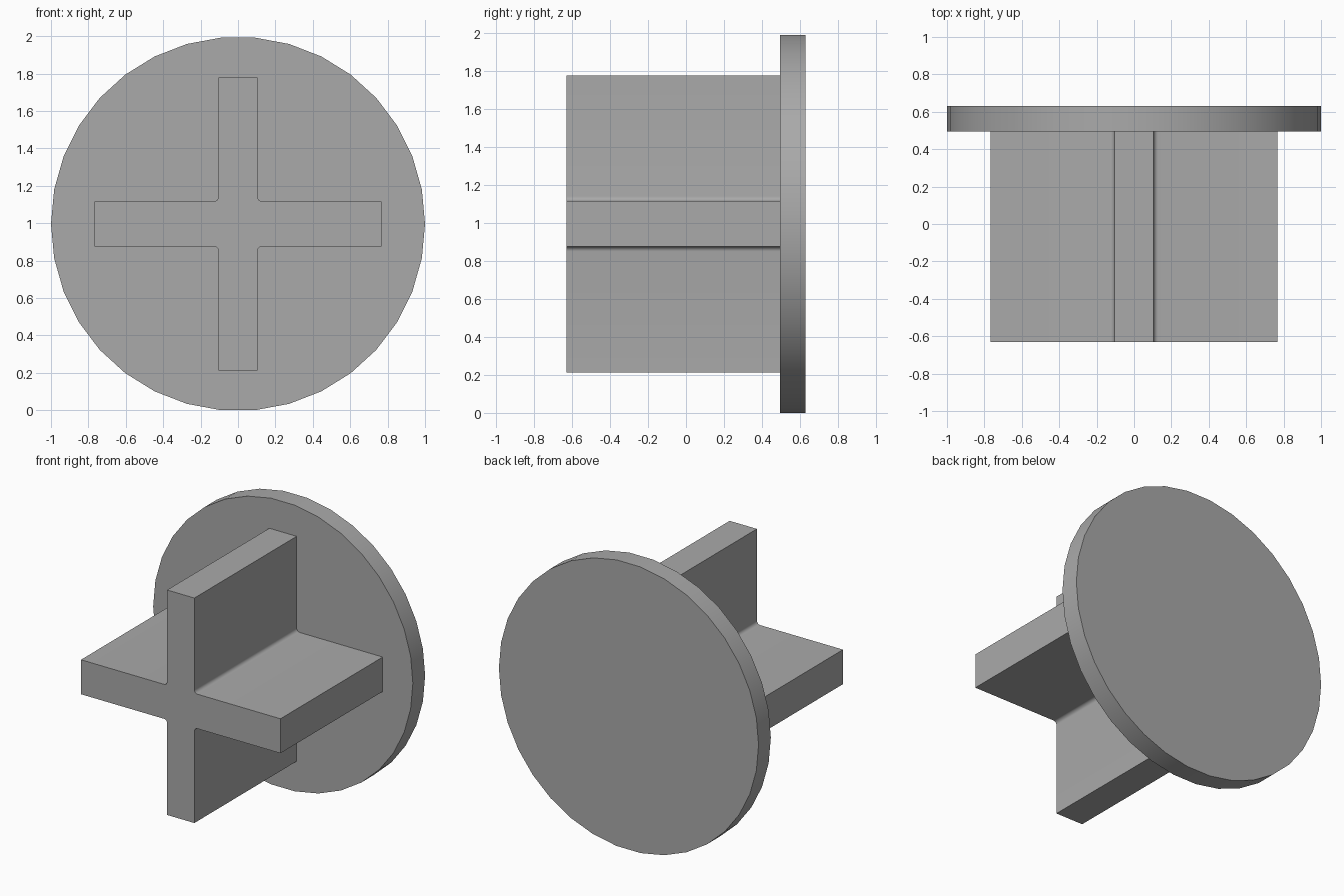
import bpy, bmesh, math

if "Cube" in bpy.data.objects:
    bpy.data.objects.remove(bpy.data.objects["Cube"])

CZ = 0.996                  # height of the shared axis
Y_FRONT, Y_JOIN, Y_BACK = -0.63, 0.495, 0.63

grey = bpy.data.materials.new("plain_grey")
grey.diffuse_color = (0.4, 0.4, 0.4, 1)
grey.use_nodes = True
grey.node_tree.nodes["Principled BSDF"].inputs["Base Color"].default_value = grey.diffuse_color


def extrude_profile(name, points, y0, y1):
    """Prism along y from a counter-clockwise (x, z) outline."""
    bm = bmesh.new()
    face = bm.faces.new([bm.verts.new((x, y0, z + CZ)) for x, z in points])
    ext = bmesh.ops.extrude_face_region(bm, geom=[face], use_keep_orig=True)
    moved = [v for v in ext["geom"] if isinstance(v, bmesh.types.BMVert)]
    bmesh.ops.translate(bm, verts=moved, vec=(0, y1 - y0, 0))
    bmesh.ops.recalc_face_normals(bm, faces=bm.faces)
    mesh = bpy.data.meshes.new(name)
    bm.to_mesh(mesh)
    bm.free()
    mesh.materials.append(grey)
    obj = bpy.data.objects.new(name, mesh)
    bpy.context.collection.objects.link(obj)
    bpy.ops.object.select_all(action='DESELECT')
    bpy.context.view_layer.objects.active = obj
    obj.select_set(True)
    bpy.ops.object.shade_smooth_by_angle(angle=math.radians(30))
    return obj


# Round end plate
SIDES = 34
disc = [(math.cos(2 * math.pi * i / SIDES), math.sin(2 * math.pi * i / SIDES))
        for i in range(SIDES)]
extrude_profile("end_plate", disc, Y_JOIN, Y_BACK)

# Cross-shaped shaft with filleted inner corners
W, H = 0.768, 0.783         # arm reach sideways and upward
TX, TZ = 0.105, 0.12        # half thickness of upright and level arms
R, STEPS = 0.025, 6         # inner fillet
quarter = [(W, TZ)]
for i in range(STEPS + 1):
    a = math.radians(270 - 90 * i / STEPS)
    quarter.append((TX + R + R * math.cos(a), TZ + R + R * math.sin(a)))
quarter.append((TX, H))

cross = []
for sx, sz in ((1, 1), (-1, 1), (-1, -1), (1, -1)):
    pts = [(sx * x, sz * z) for x, z in quarter]
    cross += pts if sx * sz > 0 else pts[::-1]
extrude_profile("cross_shaft", cross, Y_FRONT, Y_JOIN)
